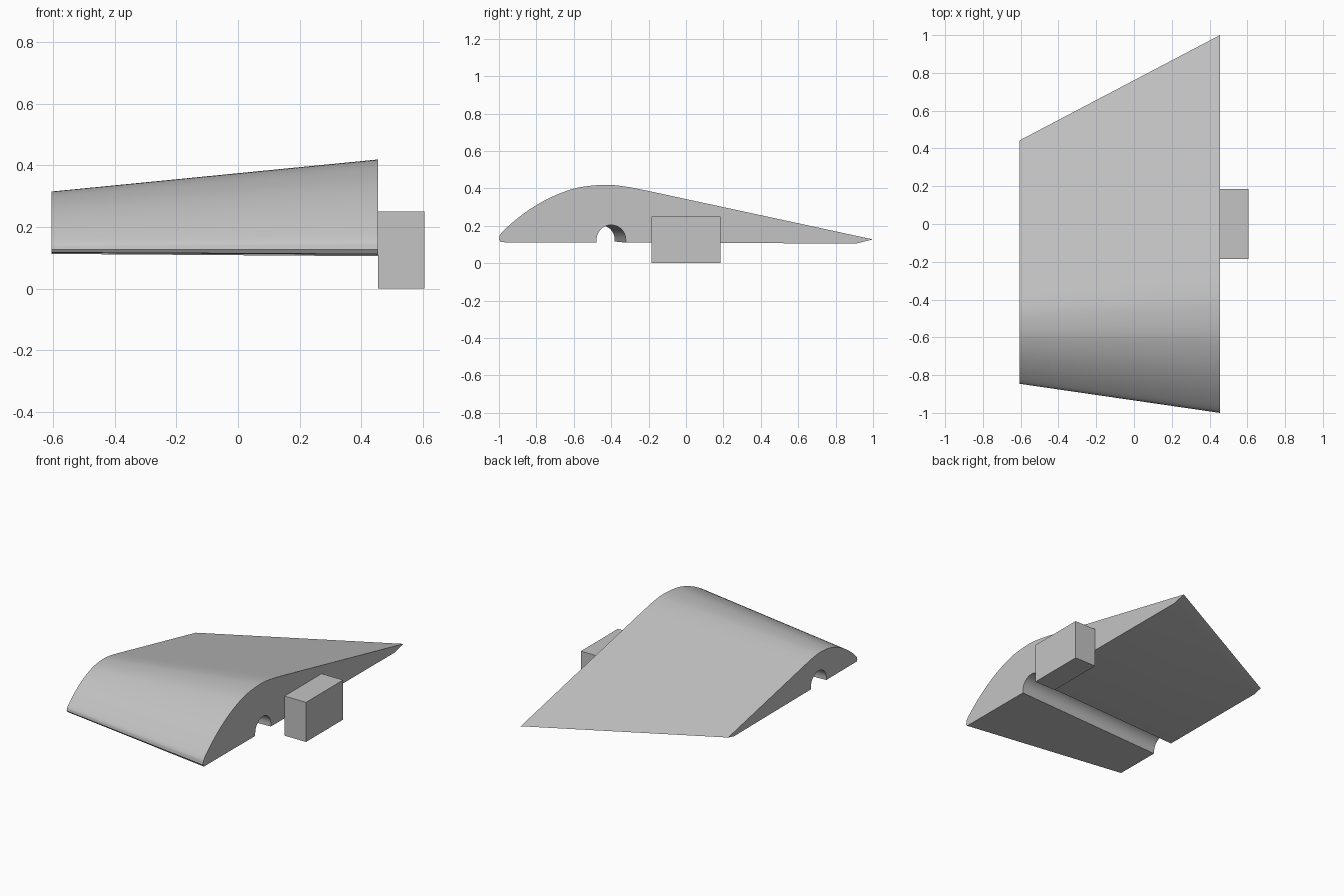
import bpy
import bmesh
from math import cos, sin, pi, radians
from mathutils import Vector

cube = bpy.data.objects.get("Cube")
if cube:
    bpy.data.objects.remove(cube, do_unlink=True)

ROOT_X, TIP_X = 0.455, -0.605
CHORD_Z = 0.126
GROOVE_R = 0.078

grey = bpy.data.materials.new("light grey")
grey.use_nodes = True
color = (0.55, 0.55, 0.55, 1)
grey.diffuse_color = color
grey.node_tree.nodes["Principled BSDF"].inputs["Base Color"].default_value = color


def make_object(name, bm):
    bmesh.ops.recalc_face_normals(bm, faces=bm.faces[:])
    mesh = bpy.data.meshes.new(name)
    bm.to_mesh(mesh)
    bm.free()
    mesh.materials.append(grey)
    obj = bpy.data.objects.new(name, mesh)
    bpy.context.collection.objects.link(obj)
    return obj


def smooth_path(points, steps=5):
    """Catmull-Rom curve through the points."""
    pts = [Vector(p) for p in points]
    pts = [2 * pts[0] - pts[1]] + pts + [2 * pts[-1] - pts[-2]]
    out = []
    for a, b, c, d in zip(pts, pts[1:], pts[2:], pts[3:]):
        for i in range(steps):
            t = i / steps
            out.append(0.5 * (2 * b + (c - a) * t + (2 * a - 5 * b + 4 * c - d) * t ** 2
                              + (3 * b - a - 3 * c + d) * t ** 3))
    return out + [pts[-2]]


# Upper skin of the root section, nose to where the straight run begins
UPPER = smooth_path([(-1, 0.126), (-0.984, 0.165), (-0.888, 0.25), (-0.78, 0.322),
                     (-0.674, 0.373), (-0.567, 0.406), (-0.433, 0.419),
                     (-0.326, 0.41), (-0.219, 0.39)])


def section(x, nose_y, scale):
    """Closed wing section with a round-topped spar groove underneath."""
    def place(p):
        return Vector((x, nose_y + (p[0] + 1) * scale, CHORD_Z + (p[1] - CHORD_Z) * scale))

    pts = [place(p) for p in UPPER]
    pts += [place(p) for p in ((1, 0.127), (0.91, 0.105))]
    centre = place((-0.4, CHORD_Z))
    floor = place((-0.4, 0.11)).z
    pts.append(Vector((x, centre.y + GROOVE_R, floor)))
    for i in range(21):
        a = pi * i / 20
        pts.append(centre + Vector((0, GROOVE_R * cos(a), GROOVE_R * sin(a))))
    pts.append(Vector((x, centre.y - GROOVE_R, floor)))
    pts.append(place((-0.99, 0.112)))
    return pts


# Tapered wing lofted from root to tip
bm = bmesh.new()
root = [bm.verts.new(p) for p in section(ROOT_X, -1, 1)]
tip = [bm.verts.new(p) for p in section(TIP_X, -0.846, 0.6445)]
for i in range(len(root)):
    j = (i + 1) % len(root)
    bm.faces.new((root[i], root[j], tip[j], tip[i]))
bm.faces.new(root)
bm.faces.new(tip[::-1])
wing = make_object("wing_panel", bm)
bpy.context.view_layer.objects.active = wing
wing.select_set(True)
bpy.ops.object.shade_smooth_by_angle(angle=radians(30))

# Rectangular block against the root face
bm = bmesh.new()
bmesh.ops.create_cube(bm, size=1)
for v in bm.verts:
    v.co = Vector((v.co.x * 0.15 + 0.53, v.co.y * 0.37, v.co.z * 0.25 + 0.125))
make_object("root_block", bm)
